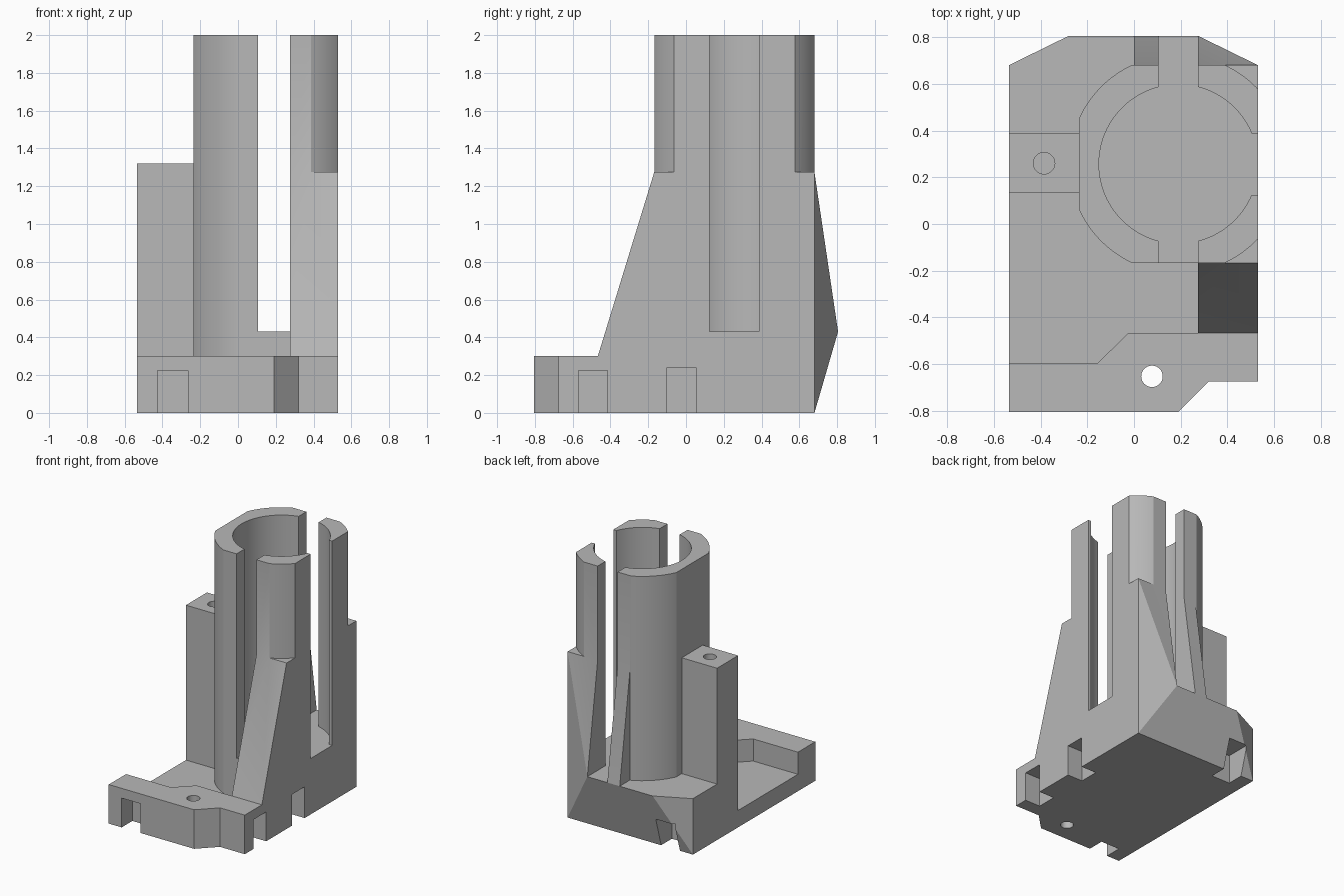
import bpy
import bmesh
from mathutils import Vector, Matrix

cube = bpy.data.objects.get("Cube")
if cube:
    bpy.data.objects.remove(cube, do_unlink=True)

grey = bpy.data.materials.new("plain_grey")
grey.use_nodes = True
colour = (0.48, 0.48, 0.48, 1)
grey.diffuse_color = colour
grey.node_tree.nodes["Principled BSDF"].inputs["Base Color"].default_value = colour


def finish(bm, name):
    bmesh.ops.recalc_face_normals(bm, faces=bm.faces)
    mesh = bpy.data.meshes.new(name)
    bm.to_mesh(mesh)
    bm.free()
    mesh.materials.append(grey)
    obj = bpy.data.objects.new(name, mesh)
    bpy.context.collection.objects.link(obj)
    return obj


def prism(name, points, direction):
    """Extrude a flat outline along a direction."""
    bm = bmesh.new()
    face = bm.faces.new([bm.verts.new(p) for p in points])
    new = bmesh.ops.extrude_face_region(bm, geom=[face])["geom"]
    verts = [v for v in new if isinstance(v, bmesh.types.BMVert)]
    bmesh.ops.translate(bm, verts=verts, vec=Vector(direction))
    return finish(bm, name)


def plate(name, outline, z0, z1):
    return prism(name, [(x, y, z0) for x, y in outline], (0, 0, z1 - z0))


def box(name, x0, x1, y0, y1, z0, z1):
    return plate(name, [(x0, y0), (x1, y0), (x1, y1), (x0, y1)], z0, z1)


def cylinder(name, x, y, r, z0, z1, sides=96):
    bm = bmesh.new()
    bmesh.ops.create_cone(bm, cap_ends=True, segments=sides, radius1=r, radius2=r,
                          depth=z1 - z0,
                          matrix=Matrix.Translation((x, y, (z0 + z1) / 2)))
    return finish(bm, name)


def hull(name, points):
    bm = bmesh.new()
    for p in points:
        bm.verts.new(p)
    bmesh.ops.convex_hull(bm, input=bm.verts)
    return finish(bm, name)


def combine(body, other, operation):
    """Apply a boolean and discard the helper."""
    mod = body.modifiers.new(operation.lower(), "BOOLEAN")
    mod.operation, mod.solver, mod.object = operation, "EXACT", other
    graph = bpy.context.evaluated_depsgraph_get()
    graph.update()
    mesh = bpy.data.meshes.new_from_object(body.evaluated_get(graph))
    body.modifiers.clear()
    body.data = mesh
    bpy.data.objects.remove(other, do_unlink=True)


L, R = -0.535, 0.53            # side planes
FRONT, BACK = -0.805, 0.68     # base front and back
CX, CY = 0.19, 0.257           # bore axis
SLOT0, SLOT1 = 0.105, 0.275    # front and back slot sides
LEDGE, SHOULDER = 0.43, 1.275  # bore floor and rib top

# Base floor and raised front rim
edge = [(L, FRONT), (0.19, FRONT), (0.32, -0.675), (R, -0.675)]
body = plate("sleeve_mount", edge + [(R, BACK), (L, BACK)], 0, 0.13)
rim = plate("front_rim", edge + [(R, -0.467), (-0.025, -0.467), (-0.155, -0.595), (L, -0.595)], 0, 0.3)

# Round sleeve with flats on three sides
sleeve = cylinder("sleeve", CX, CY, 0.468, 0, 2)
combine(sleeve, box("sleeve_flats", -0.235, R, -0.168, BACK, -1, 3), "INTERSECT")

# Sloped side rib, screw post
rib = prism("side_rib", [(SLOT1, y, z) for y, z in
            [(-0.467, 0), (-0.467, 0.3), (-0.168, SHOULDER), (BACK, SHOULDER), (BACK, 0)]],
            (R - SLOT1, 0, 0))
post = box("screw_post", L, -0.1, 0.132, 0.387, 0, 1.32)

# Back block with overhanging wedge
TIP = 0.805
block = hull("back_wedge", [(x, y, z) for x in (L, R) for y in (CY, BACK) for z in (0, LEDGE)]
             + [(-0.28, TIP, LEDGE), (SLOT1, TIP, LEDGE)])

# Tapered fins on either side of the back slot
inner_fin = hull("inner_fin", [(x, y, z) for x in (0, SLOT0) for y, z in
                 [(0.6, 0.3), (0.6, SHOULDER), (BACK, SHOULDER), (BACK, LEDGE), (TIP, LEDGE)]])
outer_fin = hull("outer_fin", [(x, y, z) for x in (SLOT1, R) for y, z in
                 [(0.6, 0.3), (0.6, SHOULDER), (BACK, SHOULDER), (BACK, LEDGE)]]
                 + [(SLOT1, TIP, LEDGE)])

for part in (rim, sleeve, rib, post, block, inner_fin, outer_fin):
    combine(body, part, "UNION")

# Bore, three slots, screw holes and underside notches
cutters = [
    cylinder("bore", CX, CY, 0.34, LEDGE, 2.1),
    box("long_slot", SLOT0, SLOT1, -0.4, 1, LEDGE, 2.1),
    box("side_slot", CX, 0.7, 0.125, 0.387, LEDGE, 2.1),
    cylinder("rim_hole", 0.077, -0.652, 0.046, -0.1, 0.5, 32),
    cylinder("post_hole", -0.385, 0.26, 0.046, 1, 1.4, 32),
    box("front_notch", -0.425, -0.265, -0.9, -0.675, -0.1, 0.225),
    box("back_notch", -0.425, -0.265, 0.55, 0.9, -0.1, 0.225),
    box("side_notch_front", 0.4, 0.6, -0.57, -0.415, -0.1, 0.225),
    box("side_notch_rear", 0.4, 0.6, -0.1, 0.052, -0.1, 0.24),
]
for cutter in cutters:
    combine(body, cutter, "DIFFERENCE")

# Smooth round walls, crisp edges
bpy.ops.object.select_all(action="DESELECT")
body.select_set(True)
bpy.context.view_layer.objects.active = body
bpy.ops.object.shade_smooth_by_angle(angle=0.35)
